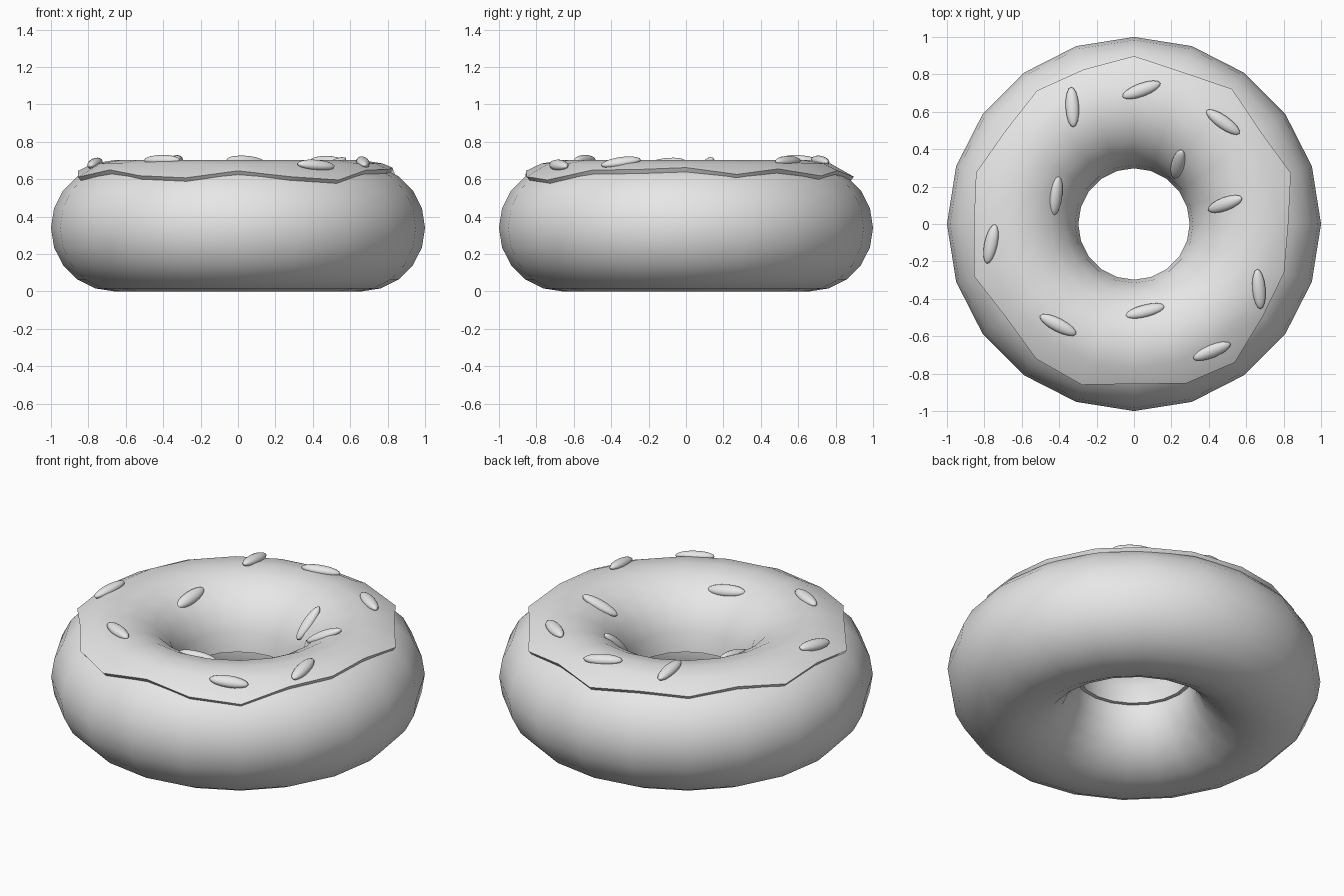
import bpy
import bmesh
from math import acos, cos, sin, pi, radians, hypot, sqrt
from mathutils import Matrix, Vector

default = bpy.data.objects.get("Cube")
if default:
    bpy.data.objects.remove(default, do_unlink=True)

SEGMENTS = 20
RING, TUBE, MID_Z = 0.66, 0.34, 0.34
ICING_TUBE = 0.362

grey = bpy.data.materials.new("plain grey")
grey.use_nodes = True
grey.diffuse_color = (0.8, 0.8, 0.8, 1)
grey.node_tree.nodes["Principled BSDF"].inputs["Base Color"].default_value = (0.8, 0.8, 0.8, 1)


def finish(obj, name, angle=40):
    obj.name = name
    obj.data.materials.append(grey)
    bpy.ops.object.select_all(action='DESELECT')
    obj.select_set(True)
    bpy.context.view_layer.objects.active = obj
    bpy.ops.object.shade_smooth_by_angle(angle=radians(angle))


def on_ring(turn, tube_angle, tube):
    r = RING + tube * cos(tube_angle)
    return Vector((r * cos(turn), r * sin(turn), MID_Z + tube * sin(tube_angle)))


# Dough ring
bpy.ops.mesh.primitive_torus_add(major_segments=SEGMENTS, minor_segments=20,
                                 major_radius=RING, minor_radius=TUBE,
                                 location=(0, 0, MID_Z))
finish(bpy.context.object, "dough")

# Icing: shell from the middle of the hole over the top to an uneven outer edge
edge_radii = [0.825, 0.882, 0.838, 0.892, 0.853, 0.898, 0.869, 0.882, 0.849, 0.888,
              0.856, 0.90, 0.847, 0.891, 0.904, 0.855, 0.897, 0.916, 0.848, 0.844]
bm = bmesh.new()
columns = []
for k, edge in enumerate(edge_radii):
    turn = 2 * pi * k / SEGMENTS
    drip = acos((edge - RING) / ICING_TUBE)
    angles = [pi - i * pi / 10 for i in range(7)] + [drip]
    points = [on_ring(turn, a, ICING_TUBE) for a in angles]
    points += [on_ring(turn, a, TUBE - 0.012) for a in reversed(angles)]
    columns.append([bm.verts.new(p) for p in points])
for k, col in enumerate(columns):
    after = columns[(k + 1) % SEGMENTS]
    for i in range(len(col)):
        j = (i + 1) % len(col)
        bm.faces.new((col[i], col[j], after[j], after[i]))
bmesh.ops.recalc_face_normals(bm, faces=bm.faces)
mesh = bpy.data.meshes.new("icing")
bm.to_mesh(mesh)
bm.free()
icing = bpy.data.objects.new("icing", mesh)
bpy.context.collection.objects.link(icing)
finish(icing, "icing")

# Sprinkles: x, y and heading in degrees, laid flat against the icing
sprinkles = [(-0.33, 0.625, 93), (0.04, 0.717, 20), (0.476, 0.545, -35),
             (0.235, 0.32, 75), (0.487, 0.107, 20), (-0.417, 0.15, 83),
             (-0.765, -0.107, 78), (-0.406, -0.54, -27), (0.06, -0.465, 14),
             (0.668, -0.348, -85), (0.417, -0.68, 22)]
for n, (x, y, heading) in enumerate(sprinkles, 1):
    r = hypot(x, y)
    out = r - RING
    rise = sqrt(ICING_TUBE ** 2 - out ** 2)
    normal = Vector((x / r * out, y / r * out, rise)).normalized()
    h = radians(heading)
    along = Vector((cos(h), sin(h), 0))
    along.z = -(along.x * normal.x + along.y * normal.y) / normal.z
    along.normalize()
    across = normal.cross(along)
    bpy.ops.mesh.primitive_uv_sphere_add(segments=16, ring_count=10, radius=1)
    obj = bpy.context.object
    frame = Matrix((along, across, normal)).transposed().to_4x4()
    place = Matrix.Translation((x, y, MID_Z + rise))
    obj.matrix_world = place @ frame @ Matrix.Diagonal((0.108, 0.036, 0.028, 1))
    finish(obj, f"sprinkle_{n}", 60)
